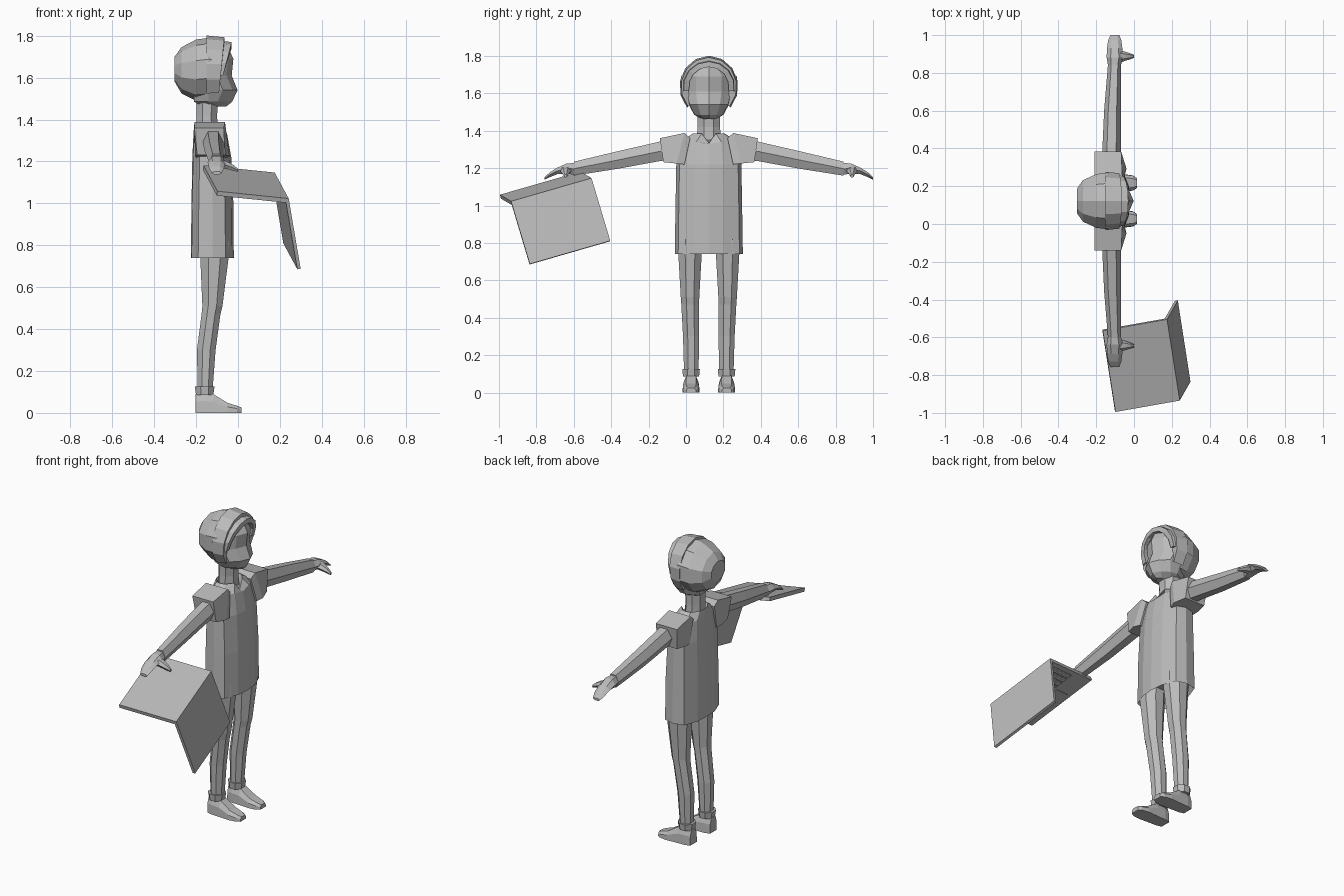
import bpy, bmesh, math
from mathutils import Vector

if "Cube" in bpy.data.objects:
    bpy.data.objects.remove(bpy.data.objects["Cube"])

C = 0.122  # the figure stands to one side of the origin; it faces +x

grey = bpy.data.materials.new("plain_grey")
grey.diffuse_color = (0.5, 0.5, 0.5, 1)
grey.use_nodes = True
grey.node_tree.nodes["Principled BSDF"].inputs["Base Color"].default_value = grey.diffuse_color


def finish(name, bm):
    bmesh.ops.recalc_face_normals(bm, faces=bm.faces)
    me = bpy.data.meshes.new(name)
    bm.to_mesh(me)
    bm.free()
    ob = bpy.data.objects.new(name, me)
    me.materials.append(grey)
    bpy.context.collection.objects.link(ob)
    return ob


def loft(name, sections, side=1, closed=False):
    """Skin a list of equal-length rings, mirrored by side about the body centre."""
    bm = bmesh.new()
    rings = [[bm.verts.new((x, C + side * y, z)) for x, y, z in s] for s in sections]
    pairs = list(zip(rings, rings[1:]))
    if closed:
        pairs.append((rings[-1], rings[0]))
    for r, s in pairs:
        for i in range(len(r)):
            j = (i + 1) % len(r)
            bm.faces.new((r[i], r[j], s[j], s[i]))
    if not closed:
        bm.faces.new(rings[0])
        bm.faces.new(rings[-1])
    return finish(name, bm)


def ring(axis, p, a0, a1, b0, b1, n=8):
    """Regular n-gon fitted into a rectangle, across the given axis."""
    ang = [2 * math.pi * (i + 0.5) / n for i in range(n)]
    mc, ms = max(math.cos(t) for t in ang), max(math.sin(t) for t in ang)
    if n == 6:
        mc = 1
        ang = [2 * math.pi * i / n for i in range(n)]
        ms = math.sin(math.pi / 3)
    out = []
    for t in ang:
        a = (a0 + a1) / 2 + (a1 - a0) / 2 * math.cos(t) / mc
        b = (b0 + b1) / 2 + (b1 - b0) / 2 * math.sin(t) / ms
        out.append({"x": (p, a, b), "y": (a, p, b), "z": (a, b, p)}[axis])
    return out


def rings(axis, rows, n=8):
    return [ring(axis, *r, n=n) for r in rows]


def mirror_pts(half):
    """Complete a half outline whose first and last points lie on the centre line."""
    return half + [(x, -y, z) for x, y, z in half[-2:0:-1]]


# shirt body with recessed underside and a V neckline
def shirt_ring(z, xb, xf, w, dip=0.0):
    m = (xb + xf) / 2
    return mirror_pts([(xf, 0, z - dip), (xf - .008, w * .44, z), (xf - .04, w * .9, z),
                       (m, w, z), (xb + .035, w * .92, z), (xb + .004, w * .45, z), (xb, 0, z)])


loft("shirt", [shirt_ring(.80, -.205, -.04, .165), shirt_ring(.74, -.225, -.02, .182),
               shirt_ring(1.0, -.222, -.022, .178), shirt_ring(1.22, -.218, -.032, .174),
               shirt_ring(1.34, -.212, -.052, .155, .01), shirt_ring(1.385, -.208, -.075, .085, .05),
               shirt_ring(1.35, -.195, -.088, .07, .03)])

# neck
loft("neck", rings("z", [(1.33, -.2, -.095, -.066, .066), (1.42, -.197, -.1, -.06, .06),
                         (1.54, -.2, -.09, -.06, .06)]))


# head with faceted face
def head_ring(z, xf, w, xb=-.21):
    return mirror_pts([(xf, 0, z), (xf - .025, w * .55, z), (xf - .07, w * .95, z),
                       (-.14, w, z), (xb, w * .6, z), (xb, 0, z)])


loft("head", [head_ring(1.463, -.055, .04, -.17), head_ring(1.485, -.028, .078),
              head_ring(1.54, -.002, .108), head_ring(1.61, -.03, .125),
              head_ring(1.69, -.022, .122), head_ring(1.75, -.05, .09)])

# hair: rounded back, then two layered bands round the face
loft("hair_back", rings("x", [(-.302, -.065, .065, 1.58, 1.70), (-.27, -.11, .11, 1.525, 1.745),
                              (-.2, -.142, .142, 1.49, 1.782), (-.14, -.15, .15, 1.495, 1.79),
                              (-.10, -.135, .135, 1.51, 1.77)], n=10))


def band(name, xb, xf, sweep, ry, rz, t, limit, n):
    secs = []
    for i in range(n + 1):
        a = math.radians(limit * (2 * i / n - 1))
        s, c = math.sin(a), math.cos(a)
        f = xf - sweep * (1 - c)
        k = 1 - t / ry
        secs.append([(x, r * ry * s, 1.635 + r * rz * c)
                     for x, r in ((xb, k), (xb, 1), (f, .95), (f, k))])
    return loft(name, secs)


band("hair_band", -.15, -.065, .015, .157, .166, .045, 132, 10)
band("hair_fringe", -.10, -.03, .035, .143, .142, .036, 100, 8)

for s, tag in ((1, "left"), (-1, "right")):
    # sleeve: boxy and slightly flared
    loft("sleeve_" + tag, [
        [(-.205, .10, 1.36), (-.07, .10, 1.36), (-.05, .13, 1.22), (-.2, .13, 1.22)],
        [(-.208, .13, 1.388), (-.062, .13, 1.388), (-.04, .172, 1.225), (-.205, .172, 1.225)],
        [(-.208, .262, 1.36), (-.068, .262, 1.36), (-.062, .243, 1.232), (-.195, .243, 1.232)]], s)
    # arm and hand
    loft("arm_" + tag, rings("y", [
        (.20, -.17, -.07, 1.245, 1.35), (.262, -.168, -.07, 1.238, 1.342),
        (.48, -.158, -.07, 1.198, 1.292), (.72, -.138, -.068, 1.16, 1.235)], 6), s)
    loft("hand_" + tag, rings("y", [
        (.715, -.137, -.07, 1.165, 1.228), (.76, -.145, -.058, 1.17, 1.225),
        (.81, -.143, -.062, 1.168, 1.203), (.85, -.137, -.067, 1.152, 1.178),
        (.878, -.125, -.077, 1.138, 1.152)], 6), s)
    loft("thumb_" + tag, rings("x", [
        (-.085, .73, .80, 1.17, 1.212), (-.045, .742, .79, 1.162, 1.196),
        (-.02, .75, .782, 1.155, 1.182), (.0, .758, .774, 1.15, 1.165)], 6), s)
    # trouser leg
    loft("leg_" + tag, rings("z", [
        (.10, -.192, -.122, .055, .132), (.30, -.196, -.107, .052, .138),
        (.47, -.174, -.084, .052, .147), (.51, -.17, -.074, .051, .15),
        (.74, -.18, -.045, .038, .163), (.82, -.182, -.045, .036, .163)]), s)
    # ankle cuff
    loft("cuff_" + tag, rings("z", [
        (.085, -.2, -.118, .052, .138), (.125, -.206, -.112, .048, .142)]), s)
    # shoe, lofted from heel to toe
    loft("shoe_" + tag, [
        [(x, .095 - w, 0), (x, .095 + w, 0), (x, .095 + w * .96, h * .6),
         (x, .095 + w * .6, h), (x, .095 - w * .6, h), (x, .095 - w * .96, h * .6)]
        for x, w, h in ((-.202, .032, .09), (-.17, .04, .095), (-.118, .042, .09),
                        (-.05, .046, .048), (-.005, .04, .034), (.016, .026, .026))], s)

# open portable computer, held upside down
A, B = Vector((-.165, -.565, 1.182)), Vector((.175, -.505, 1.147))
W = Vector((.067, -.43, -.124))   # along the hinge
D = A - B                         # base depth
S = Vector((.057, .10, -.335))    # screen drop


def box(bm, o, u, v, n):
    vs = [bm.verts.new(o + u * i + v * j + n * k) for k in (0, 1) for j in (0, 1) for i in (0, 1)]
    for q in ((0, 1, 3, 2), (4, 5, 7, 6), (0, 1, 5, 4), (2, 3, 7, 6), (0, 2, 6, 4), (1, 3, 7, 5)):
        bm.faces.new([vs[i] for i in q])


down = W.cross(D).normalized()
if down.z > 0:
    down = -down
inner = W.cross(S).normalized()
if inner.x > 0:
    inner = -inner

bm = bmesh.new()
box(bm, B, W, D, down * .022)
finish("computer_base", bm)
bm = bmesh.new()
box(bm, B, W, S, inner * .016)
finish("computer_screen", bm)

# keys and touch pad on the underside
bm = bmesh.new()
K = B + down * .0215
for r in range(5):
    for c in range(11):
        box(bm, K + W * (.06 + c * .08) + D * (.10 + r * .10), W * .068, D * .08, down * .006)
finish("keys", bm)
bm = bmesh.new()
box(bm, K + W * .35 + D * .66, W * .3, D * .26, down * .003)
finish("touch_pad", bm)
